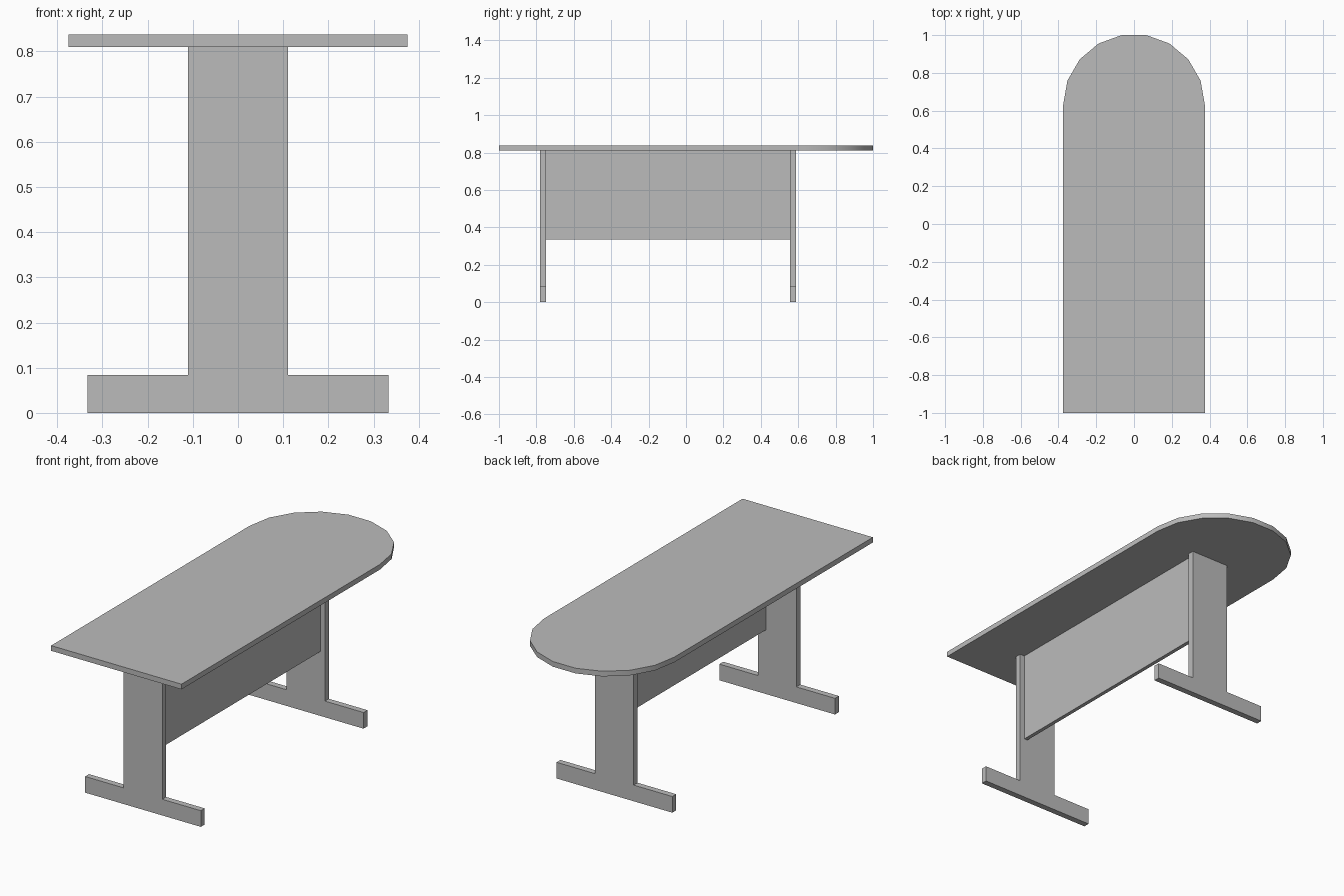
import bpy, bmesh, math

if "Cube" in bpy.data.objects:
    bpy.data.objects.remove(bpy.data.objects["Cube"])

grey = bpy.data.materials.new("grey")
grey.diffuse_color = (0.5, 0.5, 0.5, 1)
grey.use_nodes = True
grey.node_tree.nodes["Principled BSDF"].inputs["Base Color"].default_value = grey.diffuse_color


def prism(name, outline, vec):
    """Extrude a flat closed outline along vec."""
    bm = bmesh.new()
    face = bm.faces.new([bm.verts.new(p) for p in outline])
    ext = bmesh.ops.extrude_face_region(bm, geom=[face])["geom"]
    bmesh.ops.translate(bm, vec=vec, verts=[g for g in ext if isinstance(g, bmesh.types.BMVert)])
    bmesh.ops.recalc_face_normals(bm, faces=bm.faces[:])
    mesh = bpy.data.meshes.new(name)
    bm.to_mesh(mesh)
    bm.free()
    mesh.materials.append(grey)
    obj = bpy.data.objects.new(name, mesh)
    bpy.context.collection.objects.link(obj)
    return obj


HALF_W, UNDERSIDE, TOP = 0.375, 0.81, 0.837

# Tabletop: square front end, nine-sided half-round back end
arc_y = 1 - HALF_W * math.sin(math.radians(80))
outline = [(-HALF_W, -1, UNDERSIDE), (HALF_W, -1, UNDERSIDE)]
for i in range(10):
    a = math.radians(20 * i)
    outline.append((HALF_W * math.cos(a), arc_y + HALF_W * math.sin(a), UNDERSIDE))
top = prism("tabletop", outline, (0, 0, TOP - UNDERSIDE))
bpy.context.view_layer.objects.active = top
top.select_set(True)
bpy.ops.object.shade_smooth_by_angle(angle=math.radians(30))

# Inverted-T legs
half = [(0.333, 0), (0.333, 0.084), (0.111, 0.084), (0.111, UNDERSIDE)]
profile = half + [(-x, z) for x, z in reversed(half)]
for name, y in (("front_leg", -0.781), ("back_leg", 0.556)):
    prism(name, [(x, y, z) for x, z in profile], (0, 0.032, 0))

# Modesty panel between the legs, set toward the right side
y0, y1, z0 = -0.749, 0.556, 0.334
prism("modesty_panel",
      [(0.064, y0, z0), (0.064, y1, z0), (0.064, y1, UNDERSIDE), (0.064, y0, UNDERSIDE)],
      (0.02, 0, 0))
